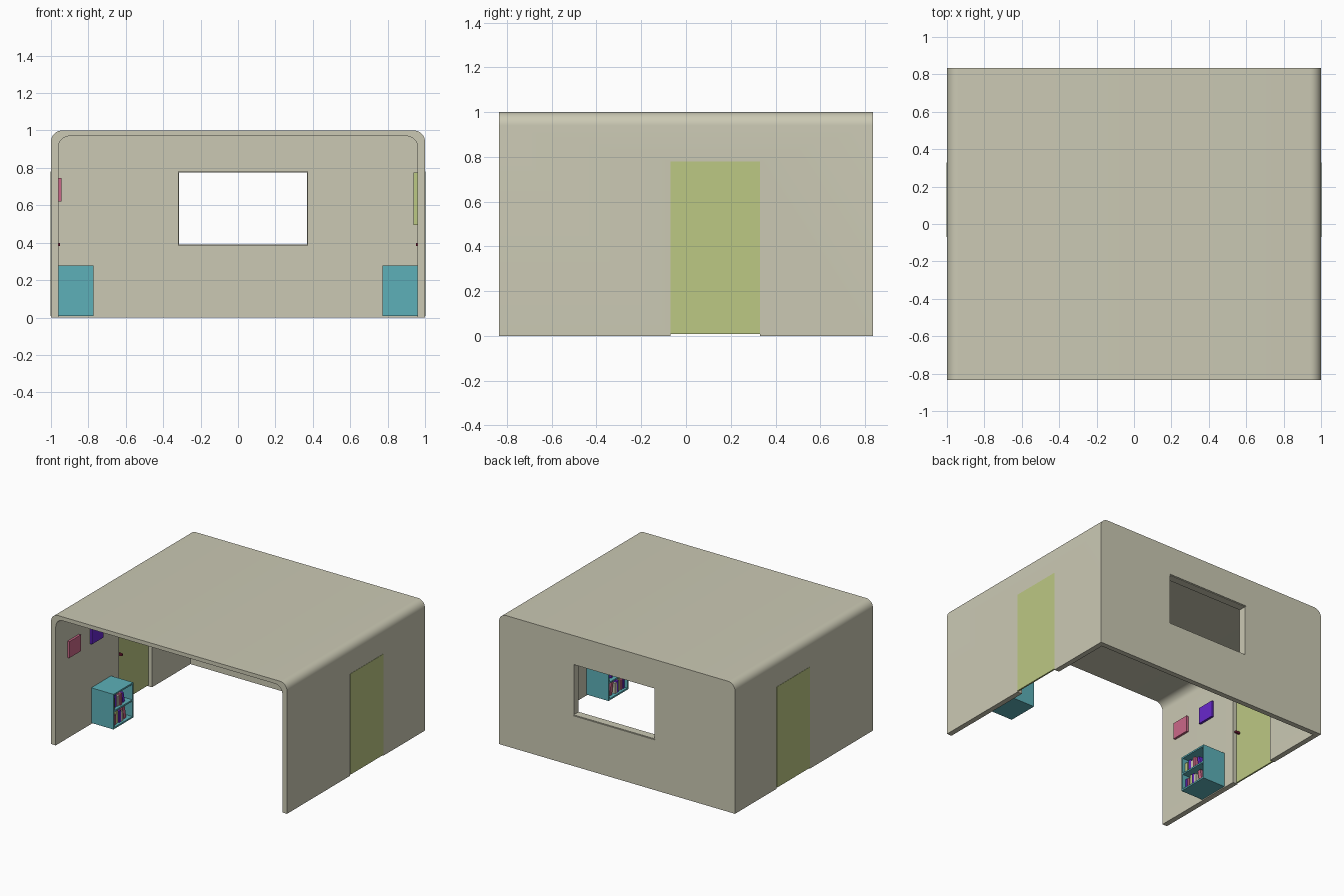
import bpy, bmesh, math, random
from mathutils import Matrix, Vector

if "Cube" in bpy.data.objects:
    bpy.data.objects.remove(bpy.data.objects["Cube"])


def material(name, *rgb):
    lin = [((c / 255 + 0.055) / 1.055) ** 2.4 for c in rgb] + [1]
    m = bpy.data.materials.new(name)
    m.use_nodes = True
    m.diffuse_color = lin
    m.node_tree.nodes["Principled BSDF"].inputs["Base Color"].default_value = lin
    return m


WALL = material("warm_grey_wall", 203, 201, 180)
GREEN = material("yellow_green", 188, 200, 131)
TEAL = material("teal", 93, 176, 184)
PINK = material("rose_pink", 202, 104, 136)
PURPLE = material("purple", 104, 40, 205)
CRIMSON = material("dark_red", 120, 30, 55)


def finish(name, bm, mat):
    bmesh.ops.recalc_face_normals(bm, faces=bm.faces)
    me = bpy.data.meshes.new(name)
    bm.to_mesh(me)
    bm.free()
    me.materials.append(mat)
    ob = bpy.data.objects.new(name, me)
    bpy.context.scene.collection.objects.link(ob)
    return ob


def boxes(name, mat, *spans, tilt=0):
    """One object from boxes given as (x0, x1, y0, y1, z0, z1)."""
    bm = bmesh.new()
    for x0, x1, y0, y1, z0, z1 in spans:
        centre = Vector((x0 + x1, y0 + y1, z0 + z1)) / 2
        size = (abs(x1 - x0), y1 - y0, z1 - z0, 1)
        mat4 = Matrix.Translation(centre) @ Matrix.Rotation(tilt, 4, "X") @ Matrix.Diagonal(size)
        bmesh.ops.create_cube(bm, size=1, matrix=mat4)
    return finish(name, bm, mat)


def arch(name, half, top, bottom, radius, y0, y1):
    """Upright profile with two rounded top corners, pushed along y."""
    bm = bmesh.new()
    pts = [(half, bottom)]
    for side, start in ((1, 0), (-1, math.pi / 2)):
        for i in range(9):
            a = start + i * math.pi / 16
            pts.append((side * (half - radius) + radius * math.cos(a),
                        top - radius + radius * math.sin(a)))
    pts.append((-half, bottom))
    face = bm.faces.new([bm.verts.new((x, y0, z)) for x, z in pts])
    ext = bmesh.ops.extrude_face_region(bm, geom=[face])
    verts = [v for v in ext["geom"] if isinstance(v, bmesh.types.BMVert)]
    bmesh.ops.translate(bm, verts=verts, vec=(0, y1 - y0, 0))
    return finish(name, bm, WALL)


# Room shell: rounded hood, hollowed from the front and below
shell = arch("room_shell", 1, 1, 0, 0.06, -0.835, 0.835)
cutters = [
    arch("hollow_cutter", 0.96, 0.97, -0.2, 0.06, -1, 0.795),
    boxes("window_cutter", WALL, (-0.32, 0.375, 0.7, 0.9, 0.385, 0.78)),
    boxes("left_door_cutter", WALL, (0.9, 1.1, -0.07, 0.33, -0.1, 0.78)),
    boxes("right_door_cutter", WALL, (-1.1, -0.9, -0.07, 0.33, -0.1, 0.78)),
]
for cutter in cutters:
    mod = shell.modifiers.new(cutter.name, "BOOLEAN")
    mod.operation = "DIFFERENCE"
    mod.solver = "EXACT"
    mod.object = cutter
cut = bpy.data.meshes.new_from_object(
    shell.evaluated_get(bpy.context.evaluated_depsgraph_get()))
shell.modifiers.clear()
shell.data = cut
for cutter in cutters:
    bpy.data.objects.remove(cutter)
for p in cut.polygons:
    p.use_smooth = True
cut.set_sharp_from_angle(angle=math.radians(30))

# Window frame lining the opening
t = 0.005
boxes("window_frame", WALL,
      (-0.32, 0.375, 0.77, 0.83, 0.385, 0.385 + t),
      (-0.32, 0.375, 0.77, 0.83, 0.78 - t, 0.78),
      (-0.32, -0.32 + t, 0.77, 0.83, 0.385, 0.78),
      (0.375 - t, 0.375, 0.77, 0.83, 0.385, 0.78))


def build_side(s, side):
    # Door set flush with the outside of the wall, with a knob inside
    boxes(side + "_door", GREEN, (s * 0.99, s * 1.002, -0.07, 0.33, 0.008, 0.78))
    boxes(side + "_door_knob", CRIMSON, (s * 0.953, s * 0.99, -0.045, -0.03, 0.383, 0.398))

    # Bookcase open towards the middle of the room
    wall, front, y0, y1, z0, z1, th = s * 0.96, s * 0.772, -0.405, -0.165, 0.008, 0.277, 0.012
    mid = (z0 + z1) / 2
    boxes(side + "_bookcase", TEAL,
          (wall, wall - s * th, y0, y1, z0, z1),
          (wall, front, y0, y0 + th, z0, z1),
          (wall, front, y1 - th, y1, z0, z1),
          (wall, front, y0, y1, z0, z0 + th),
          (wall, front, y0, y1, z1 - th, z1),
          (wall, front, y0, y1, mid - th / 2, mid + th / 2))

    # Books on both shelves, the last on each shelf leaning
    rng = random.Random(4)
    colours = [PURPLE, PINK, GREEN, PURPLE, WALL, PINK]
    for row, floor in enumerate((z0 + th, mid + th / 2)):
        y = y0 + th + 0.006
        for i in range(6 - row):
            w, h = rng.uniform(0.018, 0.028), rng.uniform(0.075, 0.1)
            last = i == 5 - row
            y += 0.014 if last else 0
            boxes(f"{side}_book_{row}_{i}", colours[(i + row * 2) % 6],
                  (s * 0.92, s * rng.uniform(0.785, 0.8), y, y + w, floor, floor + h),
                  tilt=0.2 if last else 0)
            y += w + 0.003


build_side(1, "left")
build_side(-1, "right")

# Wall pictures on one side, a board on the other
for name, mat, y in (("pink_picture", PINK, -0.695), ("purple_picture", PURPLE, -0.42)):
    boxes(name, mat, (-0.96, -0.943, y, y + 0.14, 0.62, 0.745))
boxes("wall_board", GREEN, (0.937, 0.96, -0.68, -0.25, 0.495, 0.775))
